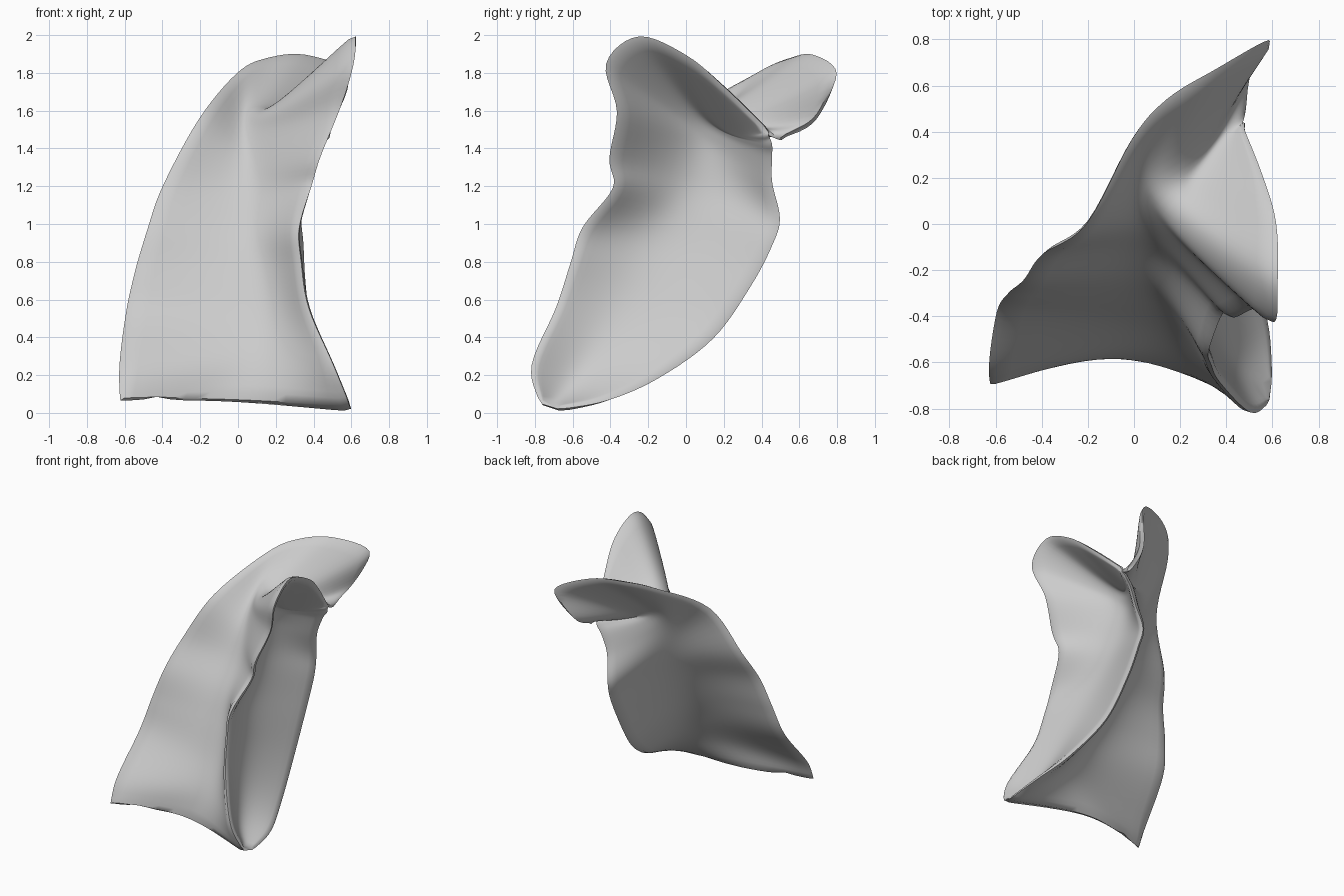
import bpy, bmesh
from mathutils import Vector

if "Cube" in bpy.data.objects:
    bpy.data.objects.remove(bpy.data.objects["Cube"])

STEPS = 6    # loops between stations
SEG = 20     # points along each side of the section
THICK = 0.018

# Matching stations along the three rims and the spine where the fins join
side_rim = [(-.63, -.69, .075), (-.63, -.61, .23), (-.59, -.38, .52), (-.54, -.3, .75),
            (-.47, -.24, .98), (-.39, -.13, 1.2), (-.2, 0, 1.55), (0, .37, 1.79),
            (.15, .54, 1.87), (.36, .67, 1.89), (.59, .8, 1.79), (.51, .7, 1.56), (.47, .5, 1.45)]
front_rim = [(.58, -.77, .05), (.5, -.81, .25), (.37, -.68, .55), (.33, -.6, .8),
             (.32, -.54, .98), (.38, -.38, 1.19), (.43, -.4, 1.35), (.53, -.36, 1.6),
             (.61, -.42, 1.85), (.62, -.25, 1.99), (.61, 0, 1.89), (.55, .2, 1.72), (.47, .4, 1.52)]
back_rim = [(.59, -.67, .02), (.57, -.42, .07), (.48, -.15, .19), (.385, .14, .4),
            (.35, .34, .68), (.34, .45, .89), (.33, .49, 1.03), (.36, .45, 1.22),
            (.41, .45, 1.36), (.45, .45, 1.42), (.46, .44, 1.45), (.47, .43, 1.47), (.47, .43, 1.48)]
spine = [(-.08, -.51, .08), (.13, -.47, .3), (.2, -.4, .5), (.17, -.29, .73),
         (.12, -.18, .93), (.09, -.06, 1.12), (.06, .04, 1.28), (.03, .08, 1.42),
         (.03, .1, 1.47), (.06, .12, 1.47), (.13, .16, 1.46), (.32, .32, 1.46), (.46, .42, 1.49)]
# How far the hollow face reaches toward the spine
hollow = [.1, .5, .68, .8, .88, .92, .92, .92, .92, .92, .92, .92, .92]


def smooth_path(points):
    """Catmull-Rom curve through the stations."""
    p = [Vector(q) for q in points]
    p = [p[0] * 2 - p[1]] + p + [p[-1] * 2 - p[-2]]
    path = []
    for a, b, c, d in zip(p, p[1:], p[2:], p[3:]):
        for i in range(STEPS):
            t = i / STEPS
            path.append((b * 2 + (c - a) * t + (a * 2 - b * 5 + c * 4 - d) * t ** 2
                         + (b * 3 - a - c * 3 + d) * t ** 3) / 2)
    return path + [p[-2]]


def side_curve(a, pull, b, weight):
    """Concave side of the section, from rim a to just before rim b."""
    pts = []
    for i in range(SEG):
        t = i / SEG
        t = t * t * (3 - 2 * t)
        wa, wc, wb = (1 - t) ** 2, 2 * weight * t * (1 - t), t * t
        pts.append((a * wa + pull * wc + b * wb) / (wa + wc + wb))
    return pts


def cap(ring):
    """Close an end by bridging the front face to the back face."""
    bm.faces.new((ring[0], ring[1], ring[-1]))
    for i in range(1, SEG):
        bm.faces.new((ring[i], ring[i + 1], ring[-i - 1], ring[-i]))
    bm.faces.new(ring[SEG:2 * SEG + 1])


# Loft the three-finned section along the rims
bm = bmesh.new()
rings = []
depth = smooth_path([(h, 0, 0) for h in hollow])
for s, f, b, c, h in zip(*map(smooth_path, (side_rim, front_rim, back_rim, spine)), depth):
    inner = ((f + b) / 2).lerp(c, h.x)
    loop = (side_curve(s, c, f, 2.4 + h.x * .4) + side_curve(f, inner, b, 1 + h.x * 1.4)
            + side_curve(b, c, s, 2.1))
    rings.append([bm.verts.new(p) for p in loop])
for lower, upper in zip(rings, rings[1:]):
    for i in range(len(lower)):
        j = (i + 1) % len(lower)
        bm.faces.new((lower[i], lower[j], upper[j], upper[i]))
cap(rings[0])
cap(rings[-1])
bmesh.ops.recalc_face_normals(bm, faces=bm.faces)

# Give the fins some thickness and soften the rims
bm.normal_update()
shifts = [(v, v.normal * THICK) for v in bm.verts]
for v, shift in shifts:
    v.co += shift
for _ in range(2):
    bmesh.ops.smooth_vert(bm, verts=bm.verts, factor=0.3,
                          use_axis_x=True, use_axis_y=True, use_axis_z=True)

mesh = bpy.data.meshes.new("finned_body")
bm.to_mesh(mesh)
bm.free()
body = bpy.data.objects.new("finned_body", mesh)
bpy.context.collection.objects.link(body)

# Plain grey surface
grey = bpy.data.materials.new("light_grey")
grey.use_nodes = True
colour = (.6, .6, .6, 1)
grey.diffuse_color = colour
grey.node_tree.nodes["Principled BSDF"].inputs["Base Color"].default_value = colour
mesh.materials.append(grey)

bpy.context.view_layer.objects.active = body
body.select_set(True)
bpy.ops.object.shade_smooth_by_angle(angle=1.0)
